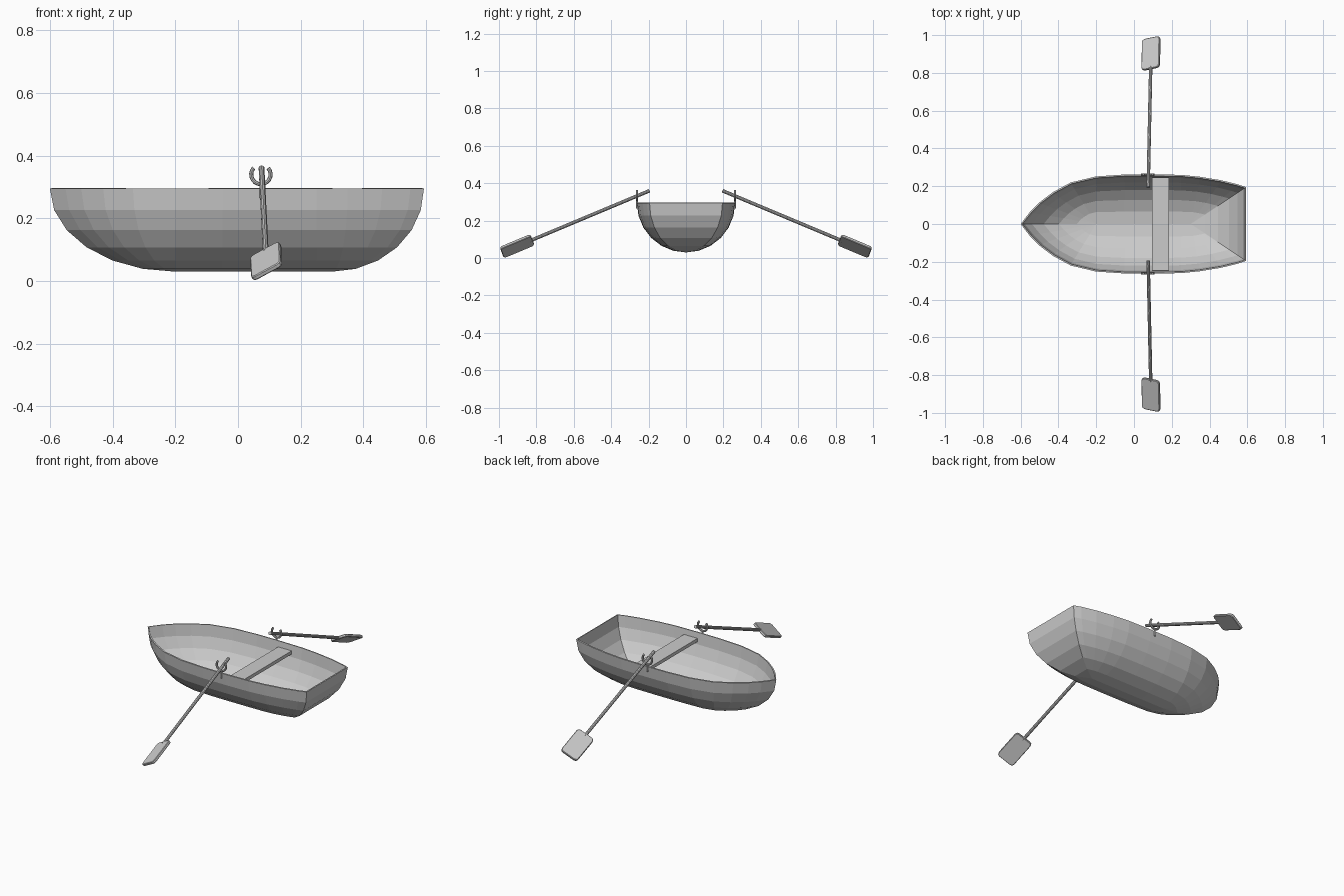
import bpy, bmesh
from math import sin, cos, pi, radians
from mathutils import Matrix, Vector

if "Cube" in bpy.data.objects:
    bpy.data.objects.remove(bpy.data.objects["Cube"])


def make(name, bm, mirrored=False):
    """Turn a bmesh in world coordinates into an object, optionally mirrored across y."""
    bmesh.ops.recalc_face_normals(bm, faces=bm.faces)
    me = bpy.data.meshes.new(name)
    bm.to_mesh(me)
    bm.free()
    ob = bpy.data.objects.new(name, me)
    bpy.context.collection.objects.link(ob)
    if mirrored:
        m = ob.modifiers.new("mirror", 'MIRROR')
        m.use_axis = (False, True, False)
        m.use_mirror_merge = False
    return ob


def rod(bm, a, b, r, sides=10):
    """Add a capped rod from a to b."""
    a, b = Vector(a), Vector(b)
    rot = (b - a).to_track_quat('Z', 'Y').to_matrix().to_4x4()
    bmesh.ops.create_cone(bm, cap_ends=True, segments=sides, radius1=r, radius2=r,
                          depth=(b - a).length,
                          matrix=Matrix.Translation((a + b) / 2) @ rot)


# Hull: the deck outline shrinks along a quarter circle onto a straight keel
side = [(-.55, .065), (-.5, .115), (-.43, .168), (-.335, .22), (-.2, .252),
        (-.05, .262), (.1, .263), (.25, .26), (.35, .25), (.46, .232),
        (.55, .21), (.593, .195)]
outline = [(-.6, 0)] + side + [(x, -y) for x, y in reversed(side)]
TOP, DEPTH, LEVELS = .295, .265, 6
bm = bmesh.new()
rows = []
for i in range(LEVELS + 1):
    t = pi / 2 * i / LEVELS
    row = []
    for x, y in outline:
        keel = min(max(x, -.2), .3)
        row.append(bm.verts.new((keel + (x - keel) * cos(t), y * cos(t),
                                 TOP - DEPTH * sin(t))))
    rows.append(row)
n = len(outline)
for a, b in zip(rows, rows[1:]):
    for j in range(n):
        k = (j + 1) % n
        bm.faces.new((a[j], b[j], b[k], a[k]))
bmesh.ops.remove_doubles(bm, verts=bm.verts, dist=1e-4)
bmesh.ops.dissolve_degenerate(bm, edges=bm.edges, dist=1e-5)
hull = make("hull", bm)
sol = hull.modifiers.new("shell", 'SOLIDIFY')
sol.thickness, sol.offset = .008, -1

# Seat: a plank across the hull
bm = bmesh.new()
bmesh.ops.create_cube(bm, size=1, matrix=Matrix.Translation((.14, 0, .255))
                      @ Matrix.Diagonal((.09, .49, .02, 1)))
make("seat", bm)

# Oar shafts
start, centre = Vector((.075, -.195, .36)), Vector((.09, -.903, .0635))
d = (centre - start).normalized()
bm = bmesh.new()
rod(bm, start, centre - d * .075, .0095)
make("oar_shafts", bm, True)

# Oar blades: rounded plates twisted about the shaft
u = (Vector((1, 0, 0)) - d * d.x).normalized()
v = d.cross(u)
if v.z < 0:
    v = -v
w = u * cos(radians(30)) + v * sin(radians(30))
nrm = d.cross(w)
frame = Matrix((w, d, nrm)).transposed().to_4x4()
bm = bmesh.new()
bmesh.ops.create_cube(bm, size=1, matrix=Matrix.Diagonal((.108, .178, .016, 1)))
corners = [e for e in bm.edges if abs(e.verts[0].co.z - e.verts[1].co.z) > .01]
bmesh.ops.bevel(bm, geom=corners, offset=.016, segments=2, profile=.5, affect='EDGES')
bm.transform(Matrix.Translation(centre) @ frame)
blades = make("oar_blades", bm, True)
bev = blades.modifiers.new("edge", 'BEVEL')
bev.width, bev.segments, bev.limit_method = .003, 1, 'ANGLE'
bev.angle_limit = radians(60)

# Oarlocks: an open ring swept along an arc, on a short pin
bm = bmesh.new()
c, R, r, steps, sides = Vector((.073, -.262, .34)), .031, .0065, 14, 8
rings = []
for i in range(steps + 1):
    a = radians(138 + 264 * i / steps)
    out = Vector((cos(a), 0, sin(a)))
    rings.append([bm.verts.new(c + out * (R + r * cos(q)) + Vector((0, r * sin(q), 0)))
                  for q in (2 * pi * k / sides for k in range(sides))])
for p, q in zip(rings, rings[1:]):
    for k in range(sides):
        m = (k + 1) % sides
        bm.faces.new((p[k], p[m], q[m], q[k]))
bm.faces.new(rings[0])
bm.faces.new(rings[-1])
rod(bm, (.073, -.262, .265), (.073, -.262, .308), .005, 8)
make("oarlocks", bm, True)
